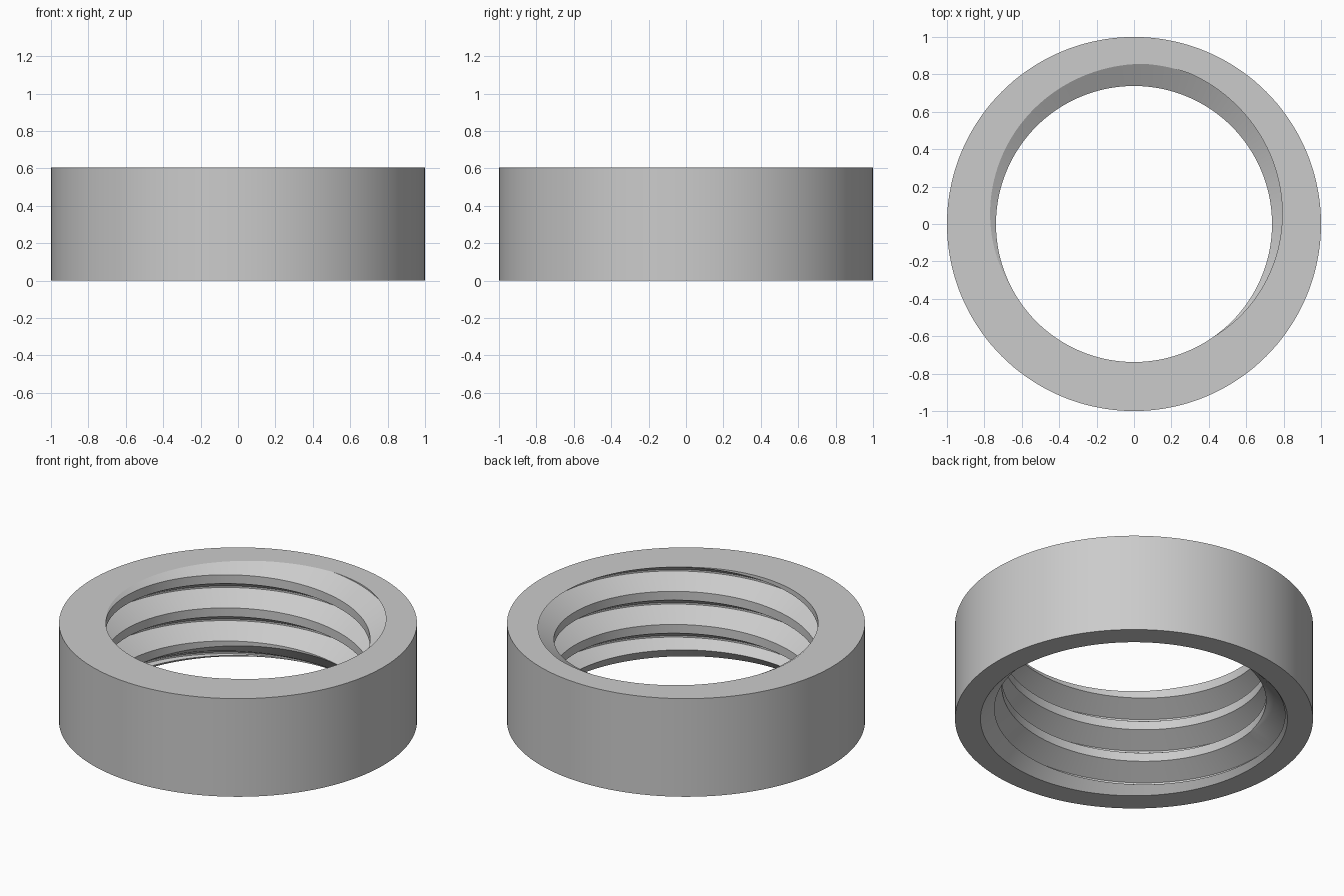
import bpy, bmesh, math

cube = bpy.data.objects.get("Cube")
if cube:
    bpy.data.objects.remove(cube)

HEIGHT, OUTER = 0.605, 1.0
CREST, ROOT = 0.738, 0.858          # thread radii
PITCH, HALF_CREST, FLANK, ROOT_FLAT = 0.204, 0.027, 0.07, 0.01
STEPS = 144


def thread_radius(z, centre):
    """Trapezoid thread: flat crest, sloping flanks, narrow flat root."""
    d = abs((z - centre + PITCH / 2) % PITCH - PITCH / 2)
    t = min(max((d - HALF_CREST) / FLANK, 0), 1)
    return CREST + (ROOT - CREST) * t


def section(angle):
    """Closed (radius, z) section of the ring at one angle."""
    centre = HEIGHT + PITCH * (math.degrees(angle) - 258) / 360
    offsets = (-HALF_CREST, HALF_CREST, HALF_CREST + FLANK,
               HALF_CREST + FLANK + ROOT_FLAT)
    levels = [min(max(centre + n * PITCH + o, 0), HEIGHT)
              for n in range(-4, 2) for o in offsets]

    def depth(z):                    # thread depth beyond the entry chamfer
        return thread_radius(z, centre) - (ROOT - z)

    zs = [levels[0]]
    for low, high in zip(levels, levels[1:]):
        a, b = depth(low), depth(high)
        t = a / (a - b) if a * b < 0 else 0.5
        zs += [low + (high - low) * t, high]
    inner = [(max(thread_radius(z, centre), ROOT - z), z) for z in zs]
    return inner + [(OUTER, HEIGHT), (OUTER, 0)]


# Threaded ring: sections swept around the axis and stitched together
bm = bmesh.new()
columns = []
for i in range(STEPS + 1):
    a = math.tau * i / STEPS
    columns.append([bm.verts.new((r * math.cos(a), r * math.sin(a), z))
                    for r, z in section(a)])
for left, right in zip(columns, columns[1:]):
    for k in range(len(left)):
        m = (k + 1) % len(left)
        bm.faces.new((left[k], right[k], right[m], left[m]))
bmesh.ops.remove_doubles(bm, verts=bm.verts, dist=0.00002)
bmesh.ops.recalc_face_normals(bm, faces=bm.faces)

mesh = bpy.data.meshes.new("threaded_ring")
bm.to_mesh(mesh)
bm.free()
ring = bpy.data.objects.new("threaded_ring", mesh)
bpy.context.collection.objects.link(ring)

# Plain grey material
grey = bpy.data.materials.new("light_grey")
grey.use_nodes = True
grey.diffuse_color = (0.6, 0.6, 0.6, 1)
grey.node_tree.nodes["Principled BSDF"].inputs["Base Color"].default_value = (0.6, 0.6, 0.6, 1)
mesh.materials.append(grey)

bpy.ops.object.select_all(action="DESELECT")
ring.select_set(True)
bpy.context.view_layer.objects.active = ring
bpy.ops.object.shade_smooth_by_angle(angle=math.radians(25))
